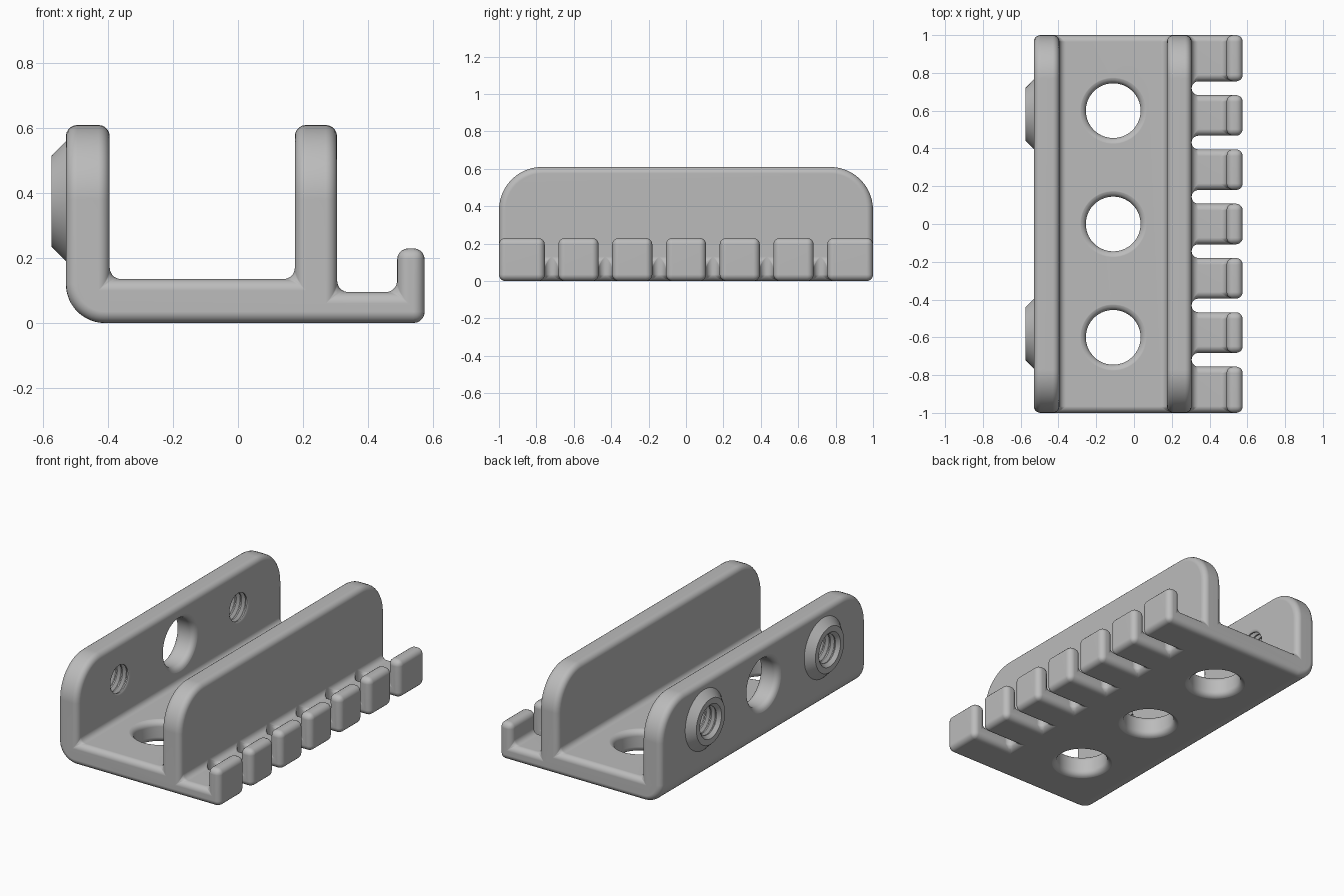
import bpy, bmesh, math
from mathutils import Vector

if "Cube" in bpy.data.objects:
    bpy.data.objects.remove(bpy.data.objects["Cube"], do_unlink=True)

FILLET = 0.035
WALL_OUT, WALL_IN = -0.53, -0.395      # plain wall with the bosses
RIB_IN, RIB_OUT = 0.175, 0.305         # wall beside the hooks
LIP_IN, LIP_OUT = 0.49, 0.575
TOP, FLOOR, HOOK_FLOOR, LIP_TOP = 0.61, 0.135, 0.095, 0.23
PORT_Z = 0.375

grey = bpy.data.materials.new("light_grey")
grey.use_nodes = True
grey.diffuse_color = (0.5, 0.5, 0.5, 1)
grey.node_tree.nodes["Principled BSDF"].inputs["Base Color"].default_value = (0.5, 0.5, 0.5, 1)


def finish(bm, name):
    bmesh.ops.recalc_face_normals(bm, faces=bm.faces)
    mesh = bpy.data.meshes.new(name)
    bm.to_mesh(mesh)
    bm.free()
    mesh.materials.append(grey)
    obj = bpy.data.objects.new(name, mesh)
    bpy.context.collection.objects.link(obj)
    return obj


def arc(cx, cy, r, start, end, n=12):
    angles = [math.radians(start + (end - start) * i / n) for i in range(n + 1)]
    return [(cx + r * math.cos(a), cy + r * math.sin(a)) for a in angles]


def prism(name, points, axis, low, high):
    """Extrude a 2D outline along the x or y axis."""
    bm = bmesh.new()
    place = (lambda u, v, d: (d, u, v)) if axis == "x" else (lambda u, v, d: (u, d, v))
    face = bm.faces.new([bm.verts.new(place(u, v, low)) for u, v in points])
    grown = bmesh.ops.extrude_face_region(bm, geom=[face])["geom"]
    for v in grown:
        if isinstance(v, bmesh.types.BMVert):
            v.co["xyz".index(axis)] = high
    return finish(bm, name)


def lathe(name, profile, axis, centre, n=48):
    """Revolve (radius, distance) points about the x or z axis, with flat caps."""
    bm = bmesh.new()
    rings = []
    for r, d in profile:
        ring = []
        for i in range(n):
            a = math.tau * (i + 0.5) / n
            u, v = r * math.cos(a), r * math.sin(a)
            co = (d, u, v) if axis == "x" else (u, v, d)
            ring.append(bm.verts.new(Vector(co) + Vector(centre)))
        rings.append(ring)
    for a, b in zip(rings, rings[1:]):
        for i in range(n):
            j = (i + 1) % n
            bm.faces.new((a[i], a[j], b[j], b[i]))
    bm.faces.new(rings[0])
    bm.faces.new(rings[-1])
    return finish(bm, name)


def apply(obj, kind, **settings):
    mod = obj.modifiers.new("step", kind)
    for key, value in settings.items():
        setattr(mod, key, value)
    bpy.context.view_layer.objects.active = obj
    bpy.ops.object.modifier_apply(modifier=mod.name)


def combine(obj, tool, operation):
    apply(obj, "BOOLEAN", object=tool, operation=operation, solver="EXACT")
    bpy.data.objects.remove(tool, do_unlink=True)


def rounded_port(name, r, low, high, axis, centre):
    """Cutter for a through hole whose two rims are rounded over."""
    f = FILLET
    rim = [(r + f + 0.02, -0.05), (r + f + 0.02, -0.006)]
    for i in range(1, 7):
        a = math.radians(15 * i)
        rim.append((r + f - f * math.sin(a), f - f * math.cos(a)))
    profile = [(q, low + d) for q, d in rim] + [(q, high - d) for q, d in reversed(rim)]
    return lathe(name, profile, axis, centre)


# Channel cross-section with the hook lip, run along the full length
section = arc(WALL_OUT + 0.12, 0.12, 0.12, 180, 270) + [
    (LIP_OUT, 0), (LIP_OUT, LIP_TOP), (LIP_IN, LIP_TOP), (LIP_IN, HOOK_FLOOR),
    (RIB_OUT, HOOK_FLOOR), (RIB_OUT, TOP), (RIB_IN, TOP), (RIB_IN, FLOOR),
    (WALL_IN, FLOOR), (WALL_IN, TOP), (WALL_OUT, TOP)]
bracket = prism("cable_bracket", section, "y", -1, 1)

# Rounded upper ends of both walls
R = 0.23
side = [(-1, -0.5), (1, -0.5)] + arc(1 - R, TOP - R, R, 0, 90) + arc(R - 1, TOP - R, R, 90, 180)
side = [(max(-1, min(1, y)), min(TOP, z)) for y, z in side]
combine(bracket, prism("end_rounding", side, "x", -1, 1), "INTERSECT")

# Slots that divide the lip into seven hooks
end_hook, hook = 0.245, 0.215
slot = (2 - 2 * end_hook - 5 * hook) / 6
for i in range(6):
    y = -1 + end_hook + i * (hook + slot)
    outline = [(y, -0.2), (y + slot, -0.2), (y + slot, 0.4), (y, 0.4)]
    combine(bracket, prism("slot", outline, "x", RIB_OUT, 0.8), "DIFFERENCE")

# Merge flat regions, then round every sharp edge and inside corner
bm = bmesh.new()
bm.from_mesh(bracket.data)
bmesh.ops.remove_doubles(bm, verts=bm.verts, dist=0.0001)
bmesh.ops.dissolve_limit(bm, angle_limit=math.radians(1), verts=bm.verts, edges=bm.edges)
bm.to_mesh(bracket.data)
bm.free()
apply(bracket, "BEVEL", width=FILLET, segments=5, limit_method="ANGLE",
      angle_limit=math.radians(40), use_clamp_overlap=False)

# Three floor holes and one wall hole
for y in (-0.6, 0, 0.6):
    combine(bracket, rounded_port("floor_hole", 0.145, 0, FLOOR, "z", (-0.11, y, 0)), "DIFFERENCE")
combine(bracket, rounded_port("wall_hole", 0.145, WALL_OUT, WALL_IN, "x", (0, 0, PORT_Z)), "DIFFERENCE")

# Conical bosses with threaded holes
pitch, turns = 0.036, 5
for y in (-0.58, 0.58):
    centre = (0, y, PORT_Z)
    boss = [(0.14, -LIP_OUT), (0.185, WALL_OUT), (0.185, WALL_OUT + 0.04)]
    combine(bracket, lathe("boss", boss, "x", centre), "UNION")
    thread = [(0.13, -0.6), (0.085, -0.555)]
    for i in range(turns):
        x = -0.555 + i * pitch
        thread += [(0.085, x + 0.006), (0.104, x + 0.018), (0.104, x + 0.022), (0.085, x + 0.034)]
    thread.append((0.085, -0.34))
    combine(bracket, lathe("thread", thread, "x", centre), "DIFFERENCE")

# Smooth shading with flat broad faces
bpy.ops.object.select_all(action="DESELECT")
bracket.select_set(True)
bpy.context.view_layer.objects.active = bracket
bpy.ops.object.shade_smooth_by_angle(angle=math.radians(35))
weighted = bracket.modifiers.new("weighted_normals", "WEIGHTED_NORMAL")
weighted.keep_sharp = True
